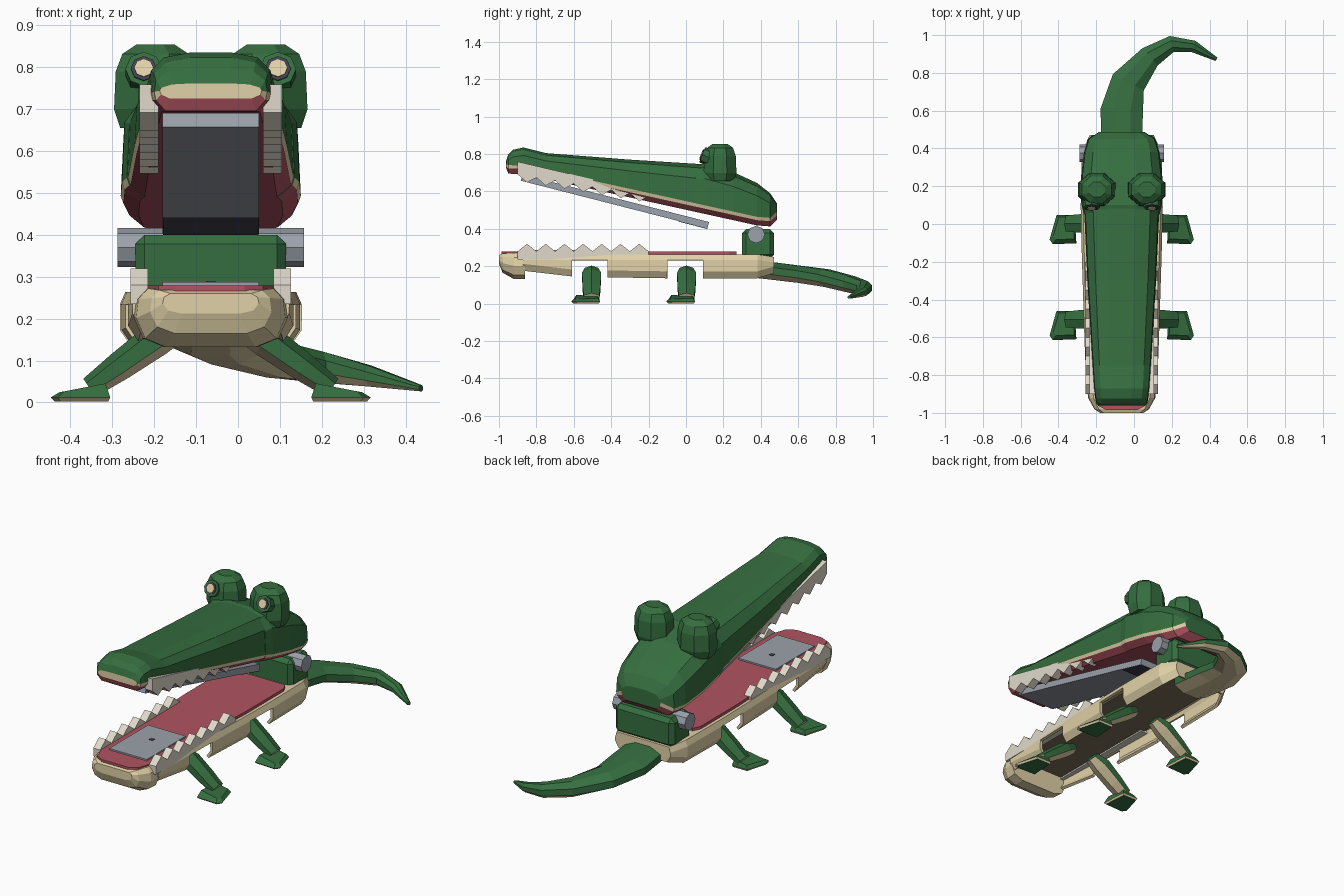
import bpy, bmesh, math
from mathutils import Vector

if "Cube" in bpy.data.objects:
    bpy.data.objects.remove(bpy.data.objects["Cube"])

CX = -0.065  # centre line of the body


def material(name, r, g, b):
    m = bpy.data.materials.new(name)
    m.use_nodes = True
    m.diffuse_color = (r, g, b, 1)
    m.node_tree.nodes["Principled BSDF"].inputs["Base Color"].default_value = (r, g, b, 1)
    return m


GREEN = material("leaf green", 0.036, 0.155, 0.05)
SAND = material("sand", 0.75, 0.64, 0.39)
PINK = material("mouth pink", 0.44, 0.09, 0.118)
GREY = material("steel grey", 0.33, 0.36, 0.41)
IVORY = material("tooth ivory", 0.75, 0.70, 0.60)
DARK = material("dark slate", 0.06, 0.055, 0.085)
UMBER = material("dark umber", 0.2, 0.165, 0.1)


def finish(name, bm, mats):
    mesh = bpy.data.meshes.new(name)
    bm.to_mesh(mesh)
    bm.free()
    for m in mats:
        mesh.materials.append(m)
    ob = bpy.data.objects.new(name, mesh)
    bpy.context.collection.objects.link(ob)
    return ob


def loft(name, rings, mats, rule=None, closed=True, caps=(True, True), skip=None):
    """Skin rings of points; rule(face, column) picks the material."""
    bm = bmesh.new()
    rows = [[bm.verts.new(p) for p in ring] for ring in rings]
    n = len(rows[0])
    column = {}
    for i in range(len(rows) - 1):
        for j in range(n if closed else n - 1):
            if skip and skip(i, j):
                continue
            k = (j + 1) % n
            column[bm.faces.new((rows[i][j], rows[i][k], rows[i + 1][k], rows[i + 1][j]))] = j
    for wanted, row in zip(caps, (rows[0], rows[-1])):
        if wanted:
            column[bm.faces.new(row)] = -1
    bmesh.ops.recalc_face_normals(bm, faces=bm.faces[:])
    bm.normal_update()
    if rule:
        for f, j in column.items():
            f.material_index = rule(f, j)
    return finish(name, bm, mats)


def box(name, centre, size, mat, tilt=0, bevel=0):
    bm = bmesh.new()
    bmesh.ops.create_cube(bm, size=1)
    bmesh.ops.scale(bm, vec=size, verts=bm.verts)
    if bevel:
        bmesh.ops.bevel(bm, geom=bm.edges[:], offset=bevel, segments=1, affect='EDGES')
    ob = finish(name, bm, [mat])
    ob.location, ob.rotation_euler.x = centre, tilt
    return ob


def cylinder(name, centre, radius, depth, rot, mat, sides=8):
    bm = bmesh.new()
    bmesh.ops.create_cone(bm, cap_ends=True, segments=sides, radius1=radius,
                          radius2=radius, depth=depth)
    ob = finish(name, bm, [mat])
    ob.location, ob.rotation_euler = centre, rot
    return ob


def mirrored(half):
    """Complete a half section given as (x, z) pairs."""
    return half + [(-x, z) for x, z in reversed(half)]


def section(y, pts):
    return [(CX + x, y, z) for x, z in pts]


# Upper jaw: green top, sand stripe, pink lip and palate
def palate(y):
    return 0.70 - 0.22 * (y + 0.9)


def jaw_section(y, top, w, rise=0.0):
    b = palate(y) + rise
    h = top - b
    lip, stripe = min(0.028, h * 0.25), min(0.046, h * 0.5)
    return section(y, mirrored([
        (w * 0.8, b), (w * 0.97, b + lip), (w, b + stripe), (w * 0.97, b + h * 0.7),
        (w * 0.76, b + h * 0.92), (w * 0.35, top)]))


def jaw_rule(f, j):
    if j == -1:
        return 1 if f.calc_center_median().y < -0.9 else 0
    return 2 if j in (0, 10, 11) else 1 if j in (1, 9) else 0


JAW = [GREEN, SAND, PINK]
loft("upper_snout", [jaw_section(*s) for s in (
    (-0.962, 0.762, 0.122, 0.012), (-0.95, 0.798, 0.135, -0.015), (-0.925, 0.823, 0.14, -0.012),
    (-0.87, 0.835, 0.147), (-0.75, 0.805, 0.155), (-0.3, 0.77, 0.182), (0.1, 0.745, 0.2))],
    JAW, jaw_rule)
loft("skull", [jaw_section(*s) for s in (
    (0.05, 0.74, 0.2), (0.1, 0.75, 0.212), (0.25, 0.705, 0.215), (0.38, 0.645, 0.2),
    (0.45, 0.59, 0.178, 0.01), (0.487, 0.535, 0.12, 0.055))], JAW, jaw_rule)
box("upper_plate", (CX, -0.38, 0.547), (0.23, 1.03, 0.035), GREY, tilt=-0.25)
box("upper_plate_pad", (CX, 0.038, 0.422), (0.228, 0.16, 0.006), DARK, tilt=-0.25)

# Lower jaw: solid chin, then an open shell with notches above the legs
loft("chin", [section(y, mirrored([
    (w * 0.6, bot), (w * 0.88, bot + 0.15 * (top - bot)), (w, bot + 0.5 * (top - bot)),
    (w * 0.97, bot + 0.82 * (top - bot)), (w * 0.84, top)]))
    for y, w, bot, top in ((-1.0, 0.115, 0.212, 0.26), (-0.98, 0.145, 0.165, 0.268),
                           (-0.92, 0.178, 0.132, 0.272), (-0.86, 0.184, 0.132, 0.272))], [SAND])
shell = loft("lower_jaw", [section(y, mirrored([
    (w * 0.88, bot), (w, bot + 0.035), (w, top - 0.026), (w * 0.95, top)]))
    for y, w, bot, top in (
        (-0.87, 0.18, 0.18, 0.258), (-0.61, 0.19, 0.15, 0.258), (-0.42, 0.196, 0.145, 0.258),
        (-0.1, 0.206, 0.14, 0.258), (0.09, 0.21, 0.14, 0.258), (0.38, 0.205, 0.14, 0.258),
        (0.465, 0.165, 0.165, 0.245))],
    [SAND], closed=False, caps=(False, True),
    skip=lambda i, j: i in (1, 3) and j in (0, 1, 5, 6))
solid = shell.modifiers.new("thickness", 'SOLIDIFY')
solid.thickness, solid.offset = 0.015, 0
box("belly_lining", (CX, -0.21, 0.247), (0.345, 1.29, 0.008), UMBER)

# Mouth floor, front plate and its small socket
floor = [(0.08, -0.986), (0.125, -0.962), (0.15, -0.89), (0.185, -0.1), (0.185, 0.23), (0.165, 0.27)]
loft("mouth_floor", [[(CX + x, y, z) for x, y in mirrored(floor)] for z in (0.262, 0.279)], [PINK])
box("front_plate", (CX, -0.7, 0.276), (0.23, 0.34, 0.022), GREY)
box("plate_socket", (CX, -0.66, 0.288), (0.022, 0.022, 0.004), DARK)


# Saw-toothed strips along both jaws
def tooth_strip(name, x0, x1, edge, valley, tip, count=7, start=-0.9, end=-0.2):
    step = (end - start) / count
    outline = [(end, edge(end)), (start, edge(start))]
    for k in range(count):
        a = start + k * step
        outline += [(a, valley(a)), (a + step / 2, tip(a + step / 2))]
    outline.append((end, valley(end)))
    loft(name, [[(x, y, z) for y, z in outline] for x in (x0, x1)], [IVORY])


for side, s in (("right", -1), ("left", 1)):
    tooth_strip(side + "_lower_teeth", CX + s * 0.15, CX + s * 0.192,
                lambda y: 0.235, lambda y: 0.28, lambda y: 0.32)
    tooth_strip(side + "_upper_teeth", CX + s * 0.125, CX + s * 0.17,
                lambda y: 0.757 - 0.235 * (y + 0.89),
                lambda y: 0.69 - 0.165 * (y + 0.89),
                lambda y: 0.655 - 0.17 * (y + 0.89))

    # Eyes: faceted domes with thin painted discs tilted upward
    loft(side + "_eye_dome", [
        [(CX + s * 0.132 + 0.107 * k * math.cos(t), 0.182 + 0.095 * k * math.sin(t), z)
         for t in [math.radians(45 * c + 22.5) for c in range(8)]]
        for z, k in ((0.655, 0.85), (0.7, 1.0), (0.79, 0.96), (0.832, 0.8), (0.855, 0.45))],
        [GREEN])
    tilt = math.radians(68)
    for part, r, out, d, m in (("socket", 0.044, 0, 0.06, GREEN),
                               ("iris", 0.031, 0.03, 0.009, DARK),
                               ("pupil", 0.023, 0.034, 0.009, SAND)):
        cylinder(side + "_eye_" + part,
                 (CX + s * 0.16, 0.115 - out * math.sin(tilt), 0.785 + out * math.cos(tilt)),
                 r, d, (tilt, 0, 0), m)

    # Legs: slanted limbs, pale underneath, with flat spread feet
    for pair, y0 in (("front", -0.505), ("rear", 0.003)):
        limb = []
        for x, z, ry, rz in ((0.07, 0.18, 0.042, 0.026), (0.13, 0.15, 0.058, 0.038),
                             (0.22, 0.085, 0.056, 0.032), (0.29, 0.035, 0.048, 0.024)):
            ring = []
            for k in range(6):
                a = math.radians(60 * k + 30)
                ring.append((CX + s * (x + math.sin(a) * rz * 0.6),
                             y0 + math.cos(a) * ry, z + math.sin(a) * rz * 0.9))
            limb.append(ring)
        loft(f"{pair}_{side}_leg", limb, [GREEN, SAND],
             lambda f, j: 1 if f.normal.z < -0.5 else 0)
        sole = [(0.24, -0.105), (0.365, -0.11), (0.382, -0.085), (0.345, 0.045), (0.25, 0.045)]
        loft(f"{pair}_{side}_foot", [
            [(CX + s * (0.29 + (x - 0.29) * k), y0 + y * k, z - (x - 0.29) * drop)
             for x, y in sole]
            for k, z, drop in ((0.9, 0.002, 0), (1, 0.012, 0), (0.78, 0.038, 0.15))],
            [GREEN, SAND], lambda f, j: 1 if j >= 0 and f.normal.z < -0.2 else 0)

# Hinge block and axle
box("hinge_block", (CX, 0.385, 0.32), (0.36, 0.17, 0.16), GREEN, bevel=0.022)
cylinder("hinge_axle", (CX, 0.375, 0.37), 0.047, 0.445, (0, math.pi / 2, 0), GREY)

# Tail: curved tapering sweep, pale underneath
path = [(CX, 0.38, 0.185, 0.115, 0.052), (CX, 0.6, 0.158, 0.122, 0.05),
        (-0.03, 0.75, 0.137, 0.1, 0.05), (0.085, 0.885, 0.103, 0.066, 0.047),
        (0.2, 0.953, 0.084, 0.047, 0.04), (0.315, 0.94, 0.063, 0.034, 0.027),
        (0.437, 0.872, 0.034, 0.011, 0.008)]
tail = []
for i, (x, y, z, w, h) in enumerate(path):
    a, b = path[max(i - 1, 0)], path[min(i + 1, len(path) - 1)]
    across = Vector((b[1] - a[1], a[0] - b[0], 0)).normalized()
    tail.append([Vector((x, y, z)) + across * w * math.cos(t) + Vector((0, 0, h * math.sin(t)))
                 for t in [math.radians(45 * k + 22.5) for k in range(8)]])
loft("tail", tail, [GREEN, SAND], lambda f, j: 1 if f.normal.z < -0.4 else 0)
